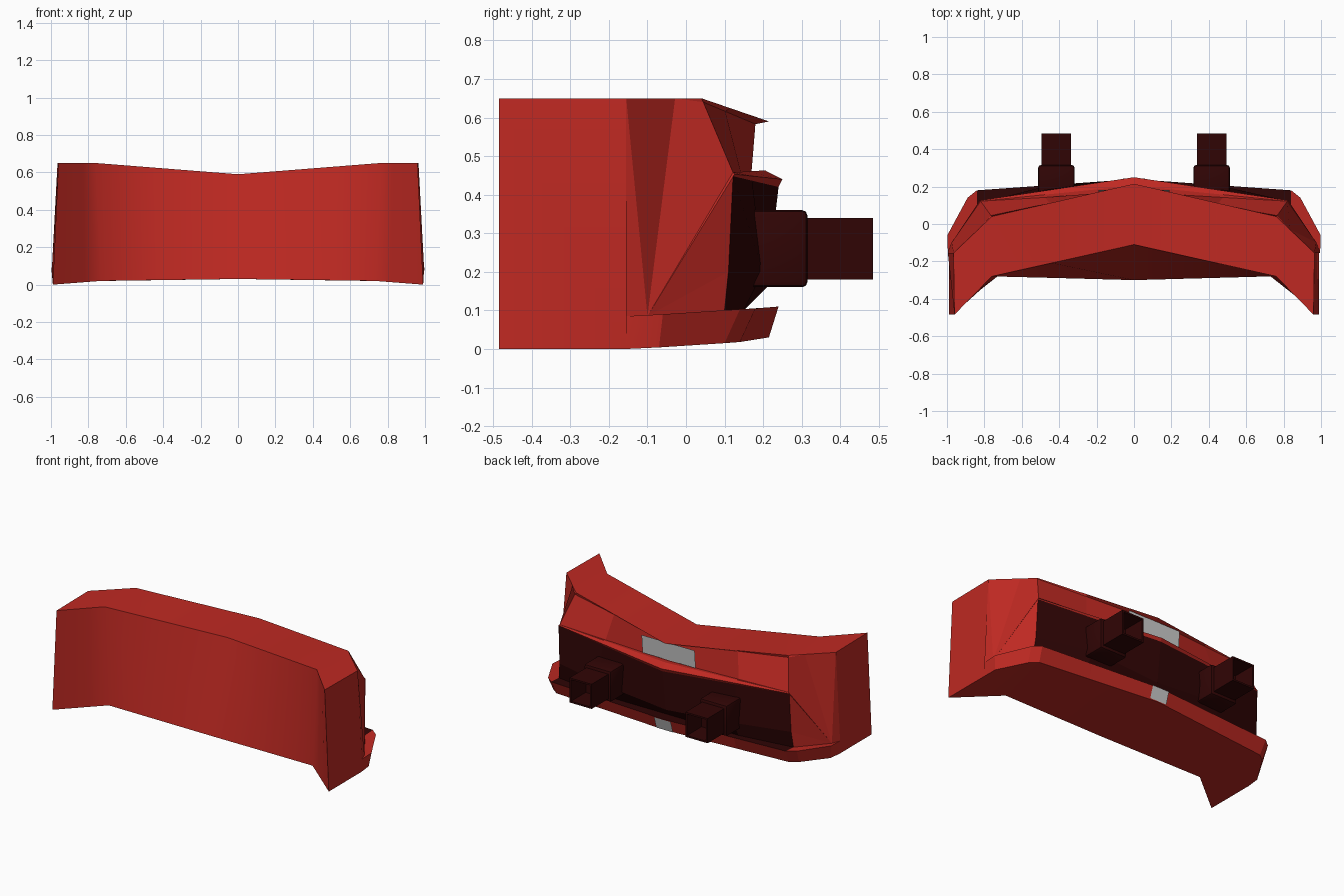
import bpy, bmesh, math
from mathutils import Vector

if "Cube" in bpy.data.objects:
    bpy.data.objects.remove(bpy.data.objects["Cube"])


def material(name, rgb):
    m = bpy.data.materials.new(name)
    m.diffuse_color = (*rgb, 1)
    m.use_nodes = True
    m.node_tree.nodes["Principled BSDF"].inputs["Base Color"].default_value = m.diffuse_color
    return m


RED = material("red_paint", (0.52, 0.022, 0.016))
DARK = material("dark_red_trim", (0.03, 0.0015, 0.0015))


def finish(bm, name, mats, angle=None):
    me = bpy.data.meshes.new(name)
    bm.to_mesh(me)
    bm.free()
    ob = bpy.data.objects.new(name, me)
    bpy.context.collection.objects.link(ob)
    for m in mats:
        me.materials.append(m)
    if angle:
        bpy.ops.object.select_all(action='DESELECT')
        ob.select_set(True)
        bpy.context.view_layer.objects.active = ob
        bpy.ops.object.shade_smooth_by_angle(angle=math.radians(angle))
    return ob


# Cross-sections, same point order in each: front bottom, front top, rear top,
# top lip underside, ledge root, ledge ridge, ledge tip, ledge underside,
# recess middle, recess bottom, lower lip top, lower lip bottom
centre = [(0, y, z) for y, z in [
    (-.30, .03), (-.11, .59), (.215, .59), (.18, .583), (.17, .46), (.205, .463),
    (.25, .44), (.24, .42), (.21, .16), (.15, .10), (.24, .11), (.215, .03)]]
corner = [
    (.73, -.28, .02), (.76, -.28, .65), (.76, .04, .65), (.765, .045, .64),
    (.82, .122, .458), (.82, .122, .458), (.825, .126, .453), (.825, .122, .448),
    (.83, .11, .2), (.84, .10, .10), (.84, .18, .105), (.83, .14, .018)]
base = (.975, -.10, .085)
end = [(.99, -.485, 0), (.96, -.485, .65), (.965, -.155, .65), (.965, -.155, .65)] \
    + [base] * 6 + [(.995, -.155, .085), (.99, -.155, 0)]


def between(a, b, t, changes):
    s = [tuple(Vector(p).lerp(Vector(q), t)) for p, q in zip(a, b)]
    for k, p in changes.items():
        s[k] = p
    return s


# Wrap-round stations near the ends, and a fold in the recess panel
pinch = {k: base for k in range(4, 10)}
wrap_a = between(end, corner, .3, {**pinch, 10: (.998, -.06, .09), 11: (.985, -.07, .004)})
wrap_b = between(end, corner, .65, {**pinch, 10: (.89, .14, .103), 11: (.88, .10, .015)})
for s in (wrap_a, wrap_b):
    s[3] = s[2]
fold = between(corner, centre, .42, {8: (.48, .2, .2), 9: (.48, .15, .1)})


def flip(section):
    return [(-x, y, z) for x, y, z in section]


# Bumper shell: sections joined across the width, closed by the side panels
half = [end, wrap_a, wrap_b, corner, fold]
sections = half + [centre] + [flip(s) for s in reversed(half)]
bm = bmesh.new()
rings = [[bm.verts.new(p) for p in s] for s in sections]
n = len(centre)
for c, (a, b) in enumerate(zip(rings, rings[1:])):
    for i in range(n):
        j = (i + 1) % n
        f = bm.faces.new((a[i], a[j], b[j], b[i]))
        if 3 <= c <= 6 and i in (7, 8, 9):
            f.material_index = 1
for r in (rings[0], rings[-1]):
    bm.faces.new((r[0], r[1], r[2], r[10], r[11]))
    bm.faces.new((r[2], r[4], r[10]))
bmesh.ops.remove_doubles(bm, verts=bm.verts[:], dist=0.001)
bmesh.ops.recalc_face_normals(bm, faces=bm.faces[:])
shell = finish(bm, "bumper_shell", [RED, DARK], 52)
# Only the front face and the ends are smooth; the rear is faceted
for p in shell.data.polygons:
    p.use_smooth = p.normal.y < .25


# Flat grey plates at the rear centre
def plate(name, half_width, top, bottom):
    bm = bmesh.new()
    pts = [(half_width, *top), (-half_width, *top),
           (-half_width, *bottom), (half_width, *bottom)]
    f = bm.faces.new([bm.verts.new(p) for p in pts])
    f.normal_update()
    if f.normal.y < 0:
        f.normal_flip()
    finish(bm, name, [])


plate("upper_grey_plate", .19, (.183, .583), (.173, .465))
plate("lower_grey_plate", .06, (.242, .108), (.218, .032))


# Square tailpipes: bevelled sleeve plus a hollow outlet
def box(bm, lo, hi):
    r = bmesh.ops.create_cube(bm, size=1)
    for v in r["verts"]:
        v.co = [lo[k] if v.co[k] < 0 else hi[k] for k in range(3)]


for side, tag in ((1, "right"), (-1, "left")):
    x = .415 * side
    bm = bmesh.new()
    box(bm, (x - .097, .14, .16), (x + .097, .315, .36))
    bmesh.ops.bevel(bm, geom=bm.edges[:], offset=.014, segments=2, profile=.5,
                    affect='EDGES')
    finish(bm, "pipe_sleeve_" + tag, [DARK], 40)

    bm = bmesh.new()
    box(bm, (x - .079, .30, .18), (x + .079, .485, .34))
    outlet = max(bm.faces, key=lambda f: f.calc_center_median().y)
    bmesh.ops.inset_region(bm, faces=[outlet], thickness=.015)
    hole = bmesh.ops.extrude_discrete_faces(bm, faces=[outlet])["faces"][0]
    bmesh.ops.translate(bm, verts=hole.verts[:], vec=(0, -.15, 0))
    finish(bm, "pipe_outlet_" + tag, [DARK])
